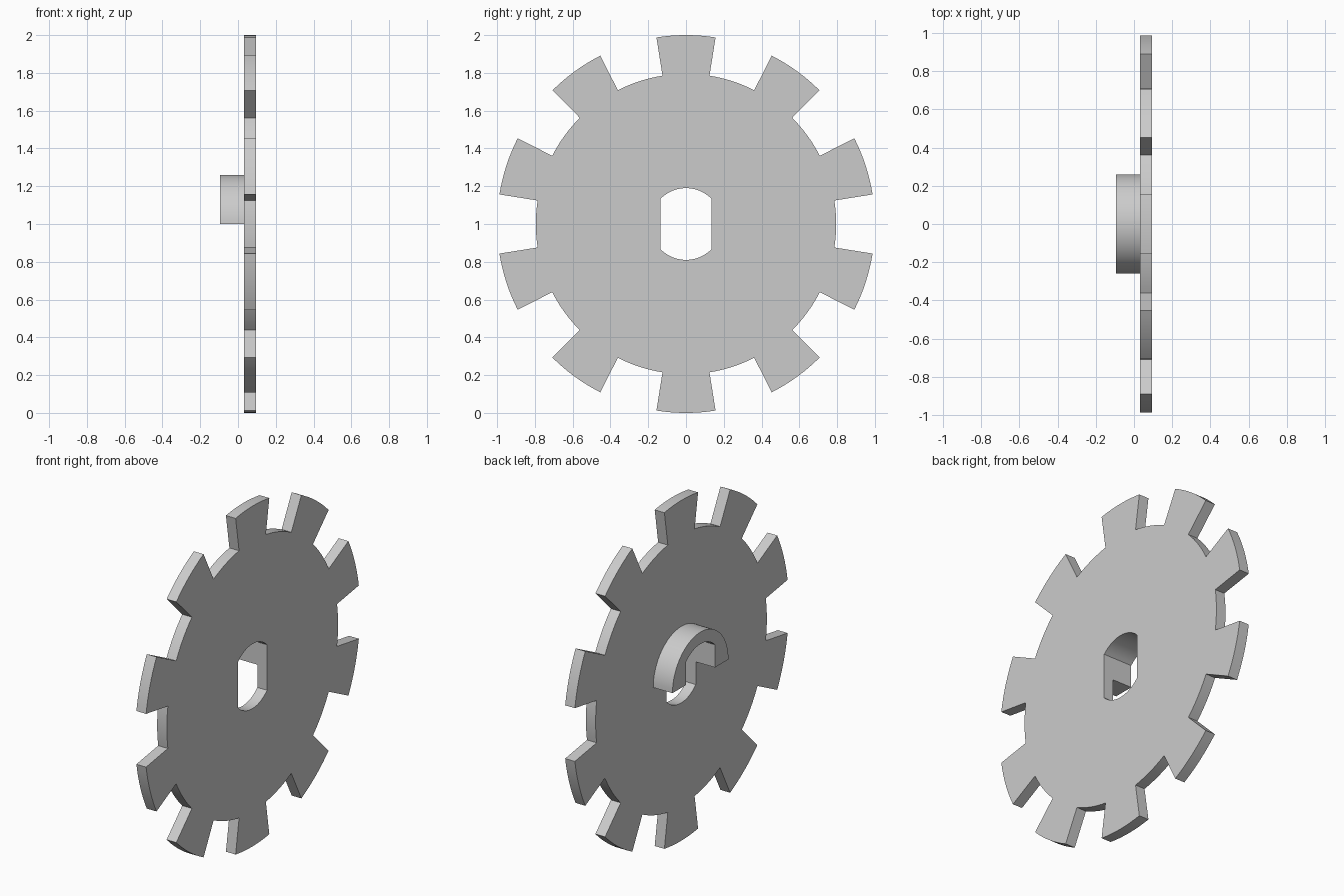
import bpy, bmesh
from math import radians, sin, cos, acos, degrees

cube = bpy.data.objects.get("Cube")
if cube:
    bpy.data.objects.remove(cube)

CENTRE_Z = 1.0
TIP_R, ROOT_R, TEETH = 1.0, 0.795, 10
HOLE_R, HOLE_HALF = 0.19, 0.135
HUB_R = 0.26
X_HUB, X_JOIN, X_FACE = -0.094, 0.031, 0.094

grey = bpy.data.materials.new("plain_grey")
grey.use_nodes = True
colour = (0.6, 0.6, 0.6, 1)
grey.diffuse_color = colour
grey.node_tree.nodes["Principled BSDF"].inputs["Base Color"].default_value = colour


def arc(radius, start, end, steps):
    """Points (y, z) along an arc, angles in degrees."""
    angles = [radians(start + (end - start) * i / steps) for i in range(steps + 1)]
    return [(radius * cos(a), radius * sin(a)) for a in angles]


def plate(name, loops, x0, x1):
    """Fill closed outlines (the second is a hole) and extrude them along x."""
    bm = bmesh.new()
    edges = []
    for loop in loops:
        verts = [bm.verts.new((x0, y, z + CENTRE_Z)) for y, z in loop]
        edges += [bm.edges.new((v, verts[i - 1])) for i, v in enumerate(verts)]
    bmesh.ops.triangle_fill(bm, edges=edges, use_beauty=True)
    result = bmesh.ops.extrude_face_region(bm, geom=bm.faces[:], use_keep_orig=True)
    moved = [g for g in result["geom"] if isinstance(g, bmesh.types.BMVert)]
    bmesh.ops.translate(bm, verts=moved, vec=(x1 - x0, 0, 0))
    bmesh.ops.recalc_face_normals(bm, faces=bm.faces[:])
    mesh = bpy.data.meshes.new(name)
    bm.to_mesh(mesh)
    bm.free()
    mesh.materials.append(grey)
    obj = bpy.data.objects.new(name, mesh)
    bpy.context.collection.objects.link(obj)
    bpy.ops.object.select_all(action="DESELECT")
    obj.select_set(True)
    bpy.context.view_layer.objects.active = obj
    bpy.ops.object.shade_smooth_by_angle(angle=radians(25))
    return obj


# Toothed outline: equal radial teeth and gaps, one tooth pointing up
half = 90 / TEETH
outline = []
for k in range(TEETH):
    mid = 90 + k * 360 / TEETH
    outline += arc(TIP_R, mid - half, mid + half, 8)
    outline += arc(ROOT_R, mid + half, mid + 3 * half, 8)

# Round hole with two flat sides
corner = degrees(acos(HOLE_HALF / HOLE_R))
hole_top = arc(HOLE_R, corner, 180 - corner, 16)
hole = hole_top + arc(HOLE_R, 180 + corner, 360 - corner, 16)
plate("toothed_disc", [outline, hole], X_JOIN, X_FACE)

# Upper half collar around the hole
collar = arc(HUB_R, 0, 180, 32) + [(-HOLE_HALF, 0)] + hole_top[::-1] + [(HOLE_HALF, 0)]
plate("half_collar", [collar], X_HUB, X_JOIN)
